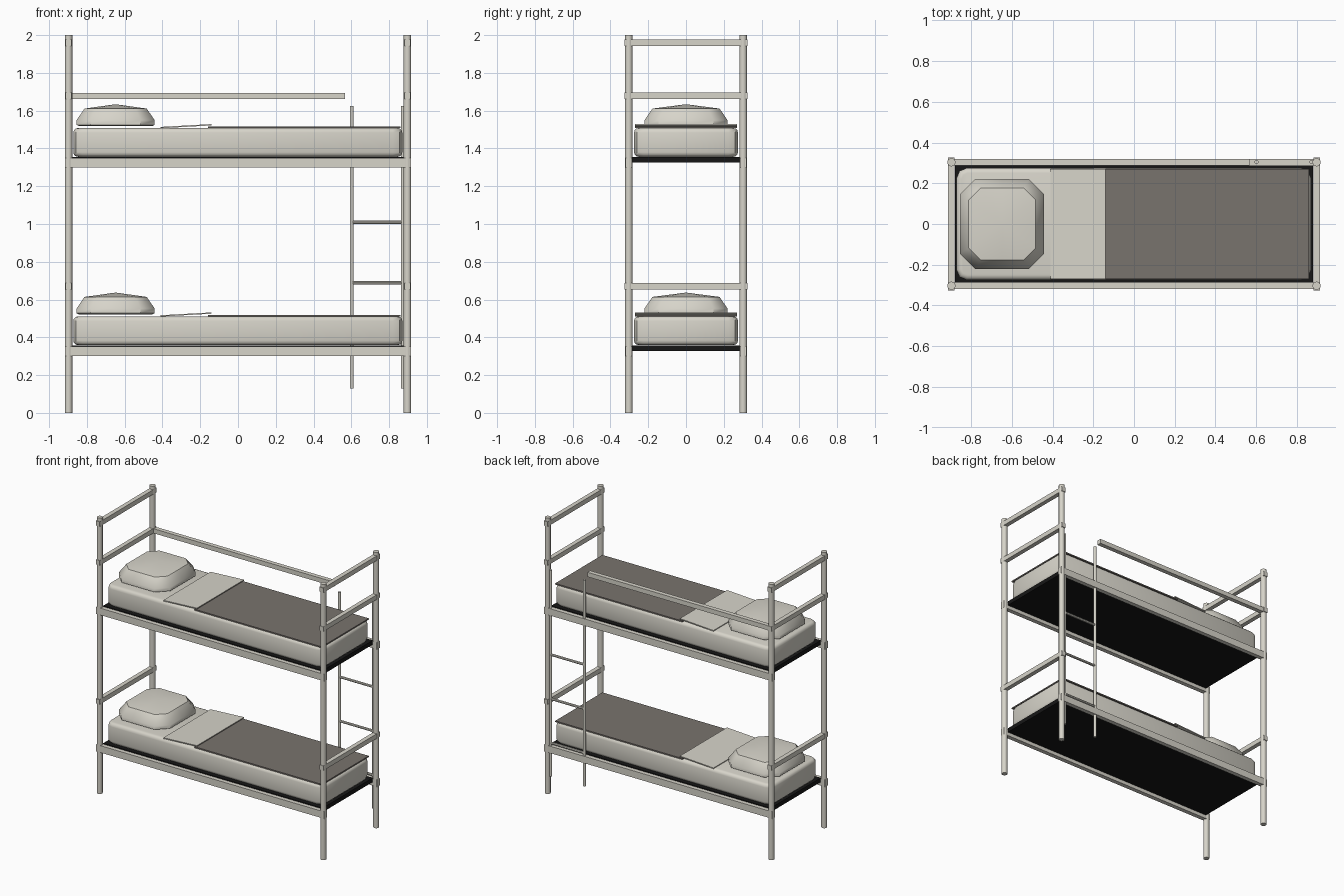
import bpy, bmesh, math
from mathutils import Vector

if "Cube" in bpy.data.objects:
    bpy.data.objects.remove(bpy.data.objects["Cube"])


def material(name, rgb):
    m = bpy.data.materials.new(name)
    m.diffuse_color = (*rgb, 1)
    m.use_nodes = True
    m.node_tree.nodes["Principled BSDF"].inputs["Base Color"].default_value = m.diffuse_color
    return m


CREAM = material("cream", (0.68, 0.66, 0.59))
BROWN = material("grey_brown", (0.19, 0.172, 0.155))
BLACK = material("black", (0.008, 0.008, 0.008))


def finish(name, bm, mat, smooth=False):
    bmesh.ops.recalc_face_normals(bm, faces=bm.faces[:])
    me = bpy.data.meshes.new(name)
    bm.to_mesh(me)
    bm.free()
    ob = bpy.data.objects.new(name, me)
    bpy.context.collection.objects.link(ob)
    me.materials.append(mat)
    if smooth:
        bpy.ops.object.select_all(action='DESELECT')
        ob.select_set(True)
        bpy.context.view_layer.objects.active = ob
        bpy.ops.object.shade_smooth_by_angle(angle=math.radians(40))
    return ob


def cuboid(x0, x1, y0, y1, z0, z1):
    bm = bmesh.new()
    bmesh.ops.create_cube(bm, size=1)
    for v in bm.verts:
        v.co = ((x0 + x1) / 2 + v.co.x * (x1 - x0),
                (y0 + y1) / 2 + v.co.y * (y1 - y0),
                (z0 + z1) / 2 + v.co.z * (z1 - z0))
    return bm


def box(name, mat, *bounds):
    return finish(name, cuboid(*bounds), mat)


def tube(name, a, b, r, sides, mat):
    a, b = Vector(a), Vector(b)
    bm = bmesh.new()
    bmesh.ops.create_cone(bm, cap_ends=True, segments=sides, radius1=r, radius2=r,
                          depth=(b - a).length)
    q = (b - a).to_track_quat('Z', 'Y')
    for v in bm.verts:
        v.co = q @ v.co + (a + b) / 2
    return finish(name, bm, mat, True)


def mattress(name, z):
    bm = cuboid(-0.872, 0.87, -0.275, 0.275, z, z + 0.152)
    upright = [e for e in bm.edges if abs(e.verts[0].co.z - e.verts[1].co.z) > 0.1]
    bmesh.ops.bevel(bm, geom=upright, offset=0.05, segments=2, profile=0.5, affect='EDGES')
    rims = [e for e in bm.edges if abs(e.verts[0].co.z - e.verts[1].co.z) < 0.01]
    bmesh.ops.bevel(bm, geom=rims, offset=0.024, segments=3, profile=0.5, affect='EDGES')
    finish(name, bm, CREAM, True)


def pillow(name, z):
    # stacked chamfered outlines closed by a low peak
    bm = bmesh.new()
    rings = []
    for hx, hy, c, h in ((0.195, 0.21, 0.07, 0), (0.207, 0.22, 0.075, 0.006),
                         (0.207, 0.22, 0.075, 0.03), (0.165, 0.178, 0.06, 0.092)):
        pts = [(hx, 0), (hx, hy - c), (hx - c, hy), (0, hy), (c - hx, hy), (-hx, hy - c),
               (-hx, 0), (-hx, c - hy), (c - hx, -hy), (0, -hy), (hx - c, -hy), (hx, c - hy)]
        rings.append([bm.verts.new((x - 0.648, y, z + h)) for x, y in pts])
    bm.faces.new(rings[0])
    n = 12
    for lo, hi in zip(rings, rings[1:]):
        for i in range(n):
            bm.faces.new((lo[i], lo[(i + 1) % n], hi[(i + 1) % n], hi[i]))
    peak = bm.verts.new((-0.648, 0, z + 0.115))
    for i in range(n):
        bm.faces.new((rings[-1][i], rings[-1][(i + 1) % n], peak))
    finish(name, bm, CREAM, True)


# corner posts
for sx, side in ((-1, "left"), (1, "right")):
    for sy, end in ((-1, "front"), (1, "back")):
        tube(f"{end}_{side}_post", (sx * 0.897, sy * 0.303, 0), (sx * 0.897, sy * 0.303, 2),
             0.02, 16, CREAM)
    # end rails clamped through the posts
    for i, z in enumerate((0.67, 1.678, 1.96)):
        box(f"{side}_end_rail_{i}", CREAM, sx * 0.897 - 0.016, sx * 0.897 + 0.016,
            -0.326, 0.326, z - 0.017, z + 0.017)

# the two bunks
for level, z in (("lower", 0.0), ("upper", 0.997)):
    for sy, end in ((-1, "front"), (1, "back")):
        box(f"{level}_{end}_side_rail", CREAM, -0.915, 0.915,
            sy * 0.303 - 0.016, sy * 0.303 + 0.016, z + 0.302, z + 0.352)
    box(f"{level}_base_board", BLACK, -0.88, 0.88, -0.288, 0.288, z + 0.328, z + 0.358)
    mattress(f"{level}_mattress", z + 0.359)
    pillow(f"{level}_pillow", z + 0.522)
    box(f"{level}_blanket", BROWN, -0.16, 0.86, -0.27, 0.27, z + 0.510, z + 0.519)
    # turned-down sheet, rising toward the blanket
    bm = cuboid(-0.41, -0.14, -0.27, 0.27, z + 0.510, z + 0.517)
    for v in bm.verts:
        if v.co.x > -0.3:
            v.co.z += 0.015
    finish(f"{level}_sheet_fold", bm, CREAM)

# guard rail on the back of the upper bunk
box("guard_rail", CREAM, -0.897, 0.567, 0.288, 0.32, 1.661, 1.694)

# ladder at the back
for i, x in enumerate((0.602, 0.872)):
    tube(f"ladder_upright_{i}", (x, 0.305, 0.13), (x, 0.305, 1.625), 0.01, 10, CREAM)
for i in range(4):
    z = 0.37 + i * 0.32
    tube(f"ladder_rung_{i}", (0.602, 0.305, z), (0.872, 0.305, z), 0.009, 8, CREAM)
